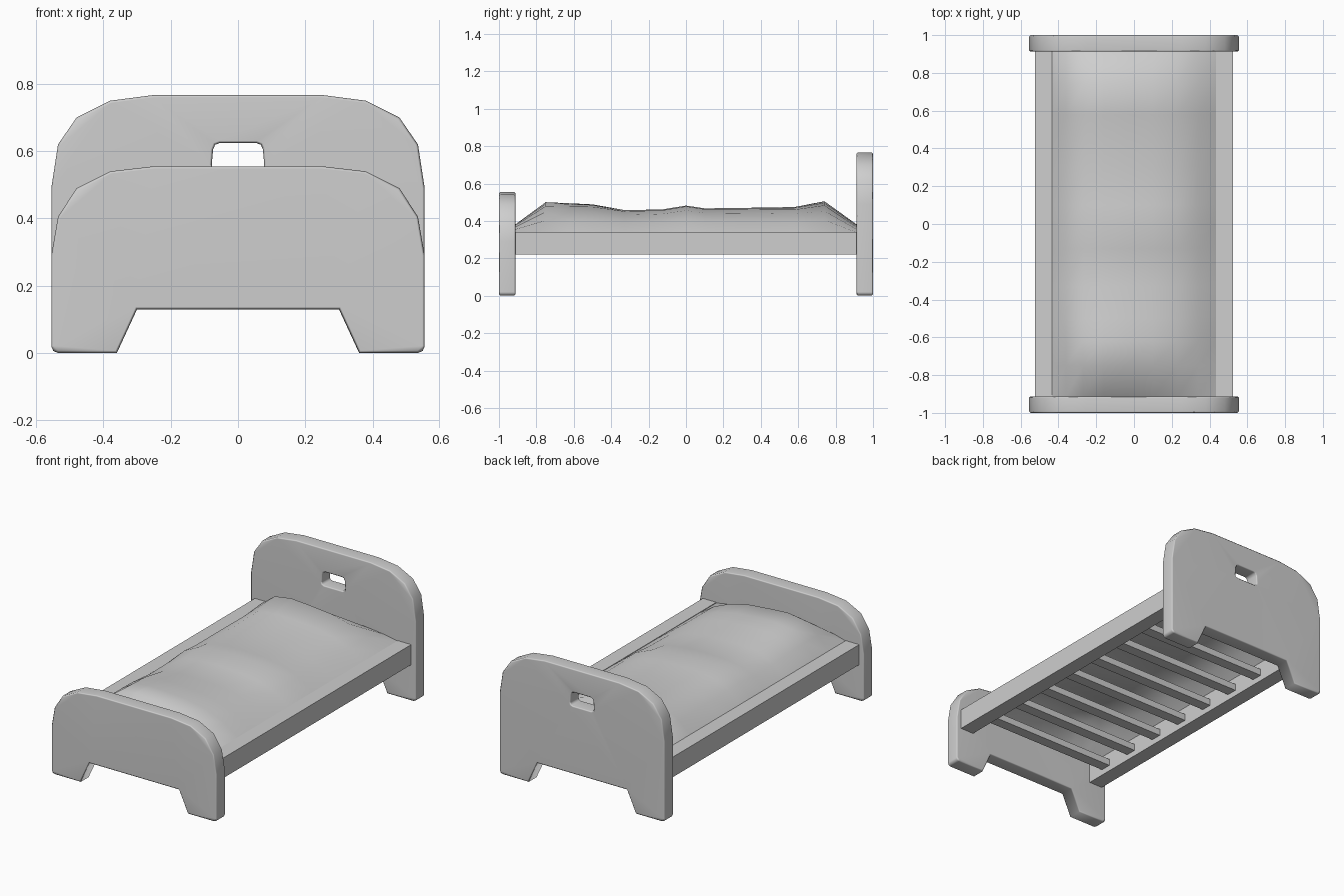
import bpy, bmesh

cube = bpy.data.objects.get("Cube")
if cube:
    bpy.data.objects.remove(cube, do_unlink=True)

# One plain colour for everything
GREY = (0.62, 0.62, 0.62, 1)
grey = bpy.data.materials.new("plain_grey")
grey.use_nodes = True
grey.diffuse_color = GREY
grey.node_tree.nodes["Principled BSDF"].inputs["Base Color"].default_value = GREY


def finish(name, bm, smooth=None):
    """Turn a bmesh into a named object, optionally smooth shaded."""
    bmesh.ops.recalc_face_normals(bm, faces=bm.faces)
    mesh = bpy.data.meshes.new(name)
    bm.to_mesh(mesh)
    bm.free()
    mesh.materials.append(grey)
    obj = bpy.data.objects.new(name, mesh)
    bpy.context.collection.objects.link(obj)
    if smooth:
        bpy.ops.object.select_all(action='DESELECT')
        obj.select_set(True)
        bpy.context.view_layer.objects.active = obj
        bpy.ops.object.shade_smooth_by_angle(angle=smooth)
    return obj


def box(name, low, high):
    bm = bmesh.new()
    bmesh.ops.create_cube(bm, size=1)
    for v in bm.verts:
        for i in range(3):
            v.co[i] = high[i] if v.co[i] > 0 else low[i]
    return finish(name, bm)


def mirrored(half):
    """Closed outline from the points of its +x half."""
    return half + [(-x, z) for x, z in reversed(half)]


def board(name, y_mid, half, hole=None, depth=0.044, edge=0.007):
    """End board with softened rims, cut from a mirrored outline."""
    bm = bmesh.new()
    for loop in filter(None, (half, hole)):
        vs = [bm.verts.new((x, depth - edge, z)) for x, z in mirrored(loop)]
        for a, b in zip(vs, vs[1:] + vs[:1]):
            bm.edges.new((a, b))
    bmesh.ops.triangle_fill(bm, edges=bm.edges[:], use_beauty=True)
    ext = bmesh.ops.extrude_face_region(bm, geom=bm.faces[:], use_keep_orig=True)
    for v in ext["geom"]:
        if isinstance(v, bmesh.types.BMVert):
            v.co.y = edge - depth
    bmesh.ops.recalc_face_normals(bm, faces=bm.faces)
    for side in (-1, 1):
        cap = [f for f in bm.faces if all(v.co.y * side > 0 for v in f.verts)]
        bmesh.ops.inset_region(bm, faces=cap, thickness=edge, use_even_offset=True)
        for v in {v for f in cap for v in f.verts}:
            v.co.y = side * depth
    bmesh.ops.translate(bm, verts=bm.verts, vec=(0, y_mid, 0))
    obj = finish(name, bm, 0.87)
    obj.modifiers.new("flat_faces", 'WEIGHTED_NORMAL').keep_sharp = True


# End boards: splayed legs, arched tops, grip hole in the taller one
legs = [(0.30, 0.13), (0.36, 0), (0.535, 0), (0.549, 0.006), (0.555, 0.02)]
head_arch = [(0.555, 0.49), (0.535, 0.62), (0.48, 0.70), (0.38, 0.75), (0.25, 0.767)]
foot_arch = [(0.555, 0.29), (0.535, 0.405), (0.48, 0.49), (0.38, 0.54), (0.25, 0.555)]
grip = [(0.062, 0.542), (0.075, 0.548), (0.078, 0.56), (0.074, 0.605), (0.068, 0.619), (0.055, 0.624)]
board("headboard", 0.956, legs + head_arch, grip)
board("footboard", -0.956, legs + foot_arch)

# Side rails
for name, s in (("left_rail", 1), ("right_rail", -1)):
    xs = sorted((0.435 * s, 0.525 * s))
    box(name, (xs[0], -0.914, 0.22), (xs[1], 0.914, 0.342))

# Slats under the mattress
for i in range(8):
    y = -0.77 + 0.224 * i
    box(f"slat_{i + 1}", (-0.436, y - 0.033, 0.255), (0.436, y + 0.033, 0.295))

# Mattress cover: open sheet, lumpy crest along y, leaning to one side near the ends
BASE = 0.338
crest = [(-0.914, 0.38), (-0.75, 0.5), (-0.62, 0.495), (-0.5, 0.49), (-0.33, 0.46), (-0.13, 0.462),
         (0, 0.482), (0.1, 0.468), (0.3, 0.472), (0.58, 0.475), (0.74, 0.505), (0.914, 0.38)]
# Each entry: x, height share mid-length, height share at the ends
section = [(-0.436, 0, 0), (-0.36, 0.55, 0.5), (-0.27, 0.85, 0.9), (-0.16, 0.97, 1), (-0.04, 1, 0.95),
           (0.1, 0.97, 0.87), (0.23, 0.82, 0.69), (0.34, 0.5, 0.4), (0.436, 0, 0)]
bm = bmesh.new()
rows = []
for y, top in crest:
    t = min(1, abs(y) / 0.75)
    rows.append([bm.verts.new((x, y, BASE + (top - BASE) * (mid + t * (end - mid))))
                 for x, mid, end in section])
for a, b in zip(rows, rows[1:]):
    for i in range(len(a) - 1):
        bm.faces.new((a[i], a[i + 1], b[i + 1], b[i]))
finish("mattress", bm, 0.87)
